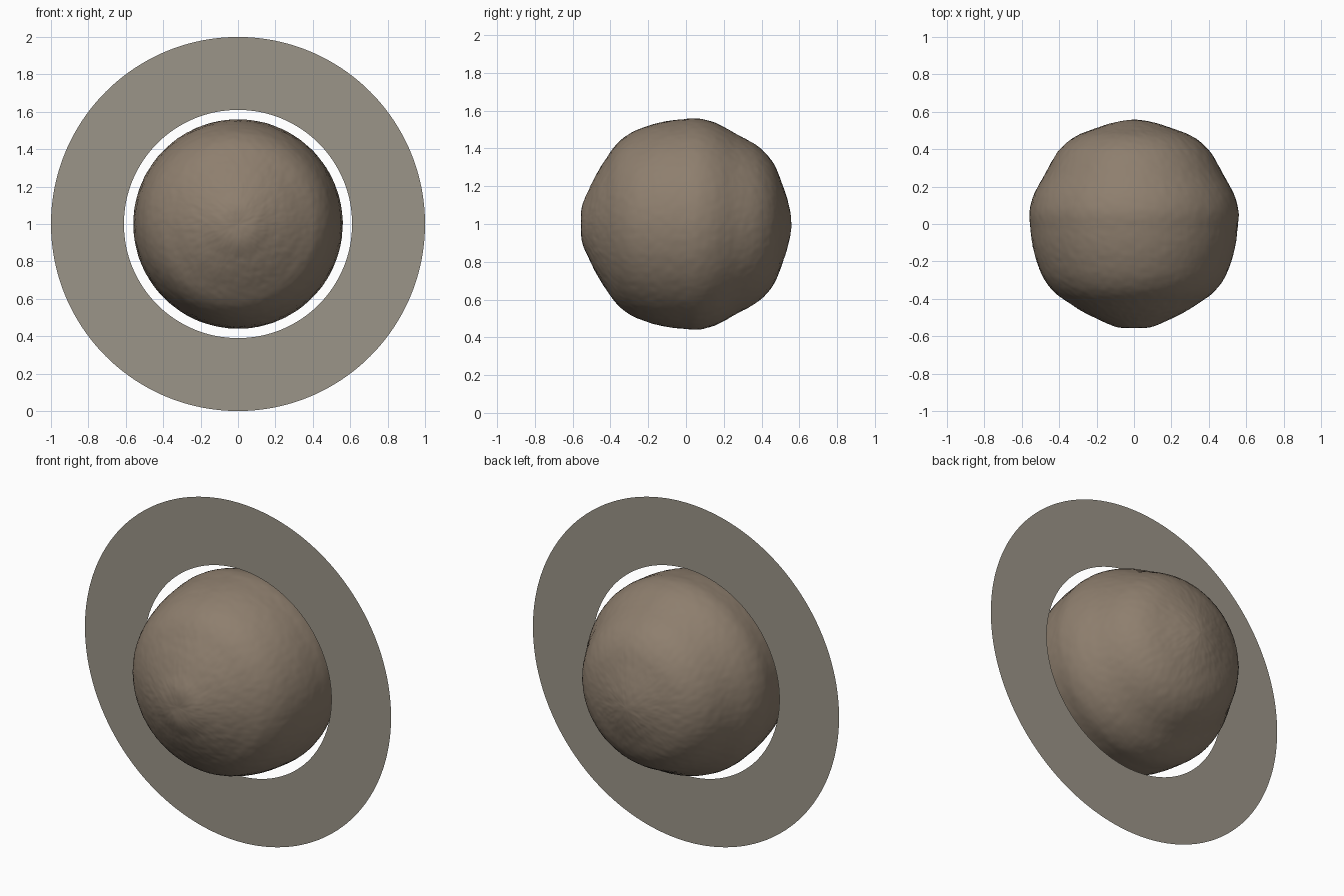
import bpy, bmesh, math
from mathutils import Vector, noise

if "Cube" in bpy.data.objects:
    bpy.data.objects.remove(bpy.data.objects["Cube"])


def finish(name, bm, colour):
    bmesh.ops.recalc_face_normals(bm, faces=bm.faces)
    me = bpy.data.meshes.new(name)
    bm.to_mesh(me)
    bm.free()
    for p in me.polygons:
        p.use_smooth = True
    ob = bpy.data.objects.new(name, me)
    bpy.context.collection.objects.link(ob)
    mat = bpy.data.materials.new(name + "_material")
    mat.diffuse_color = colour
    mat.use_nodes = True
    mat.node_tree.nodes["Principled BSDF"].inputs["Base Color"].default_value = mat.diffuse_color
    me.materials.append(mat)
    return ob


CENTRE = Vector((0, 0, 1))

# Planet profile: (y, radius) from the pointed back pole to the flat front pole
PROFILE = [(.558, 0), (.515, .195), (.46, .325), (.40, .395), (.265, .477),
           (.135, .543), (.06, .559), (-.03, .553), (-.19, .523), (-.286, .485),
           (-.36, .43), (-.43, .335), (-.508, .195), (-.551, .09), (-.555, 0)]
POLAR = [(math.atan2(r, y), math.hypot(r, y)) for y, r in PROFILE]


def radius(a):
    # Smooth cubic interpolation of the profile in polar form
    n = len(POLAR)
    i = 0
    while i < n - 2 and a > POLAR[i + 1][0]:
        i += 1

    def slope(k):
        lo, hi = max(k - 1, 0), min(k + 1, n - 1)
        return (POLAR[hi][1] - POLAR[lo][1]) / (POLAR[hi][0] - POLAR[lo][0])
    (a0, r0), (a1, r1) = POLAR[i], POLAR[i + 1]
    h = a1 - a0
    t = (a - a0) / h
    return ((2*t**3 - 3*t**2 + 1) * r0 + (t**3 - 2*t**2 + t) * h * slope(i)
            + (3*t**2 - 2*t**3) * r1 + (t**3 - t**2) * h * slope(i + 1))


# Planet: sphere with poles on y, reshaped by the profile plus a fine rocky grain
bm = bmesh.new()
bmesh.ops.create_uvsphere(bm, u_segments=224, v_segments=128, radius=1)
for v in bm.verts:
    d = Vector((v.co.x, v.co.z, -v.co.y)).normalized()
    a = math.acos(max(-1, min(1, d.y)))
    grain = noise.noise(d * 16) * .0015 + noise.noise(d * 32) * .001
    v.co = CENTRE + d * (radius(a) + grain)
finish("planet", bm, (.27, .21, .155, 1))

# Ring: thin flat disc band standing in the xz plane
bm = bmesh.new()
SEG = 192
loops = []
for r in (.61, 1.0):
    loops.append([bm.verts.new(CENTRE + Vector((r * math.cos(2 * math.pi * i / SEG), 0,
                                                r * math.sin(2 * math.pi * i / SEG))))
                  for i in range(SEG)])
for i in range(SEG):
    j = (i + 1) % SEG
    bm.faces.new((loops[0][i], loops[1][i], loops[1][j], loops[0][j]))
finish("ring", bm, (.33, .30, .25, 1))
